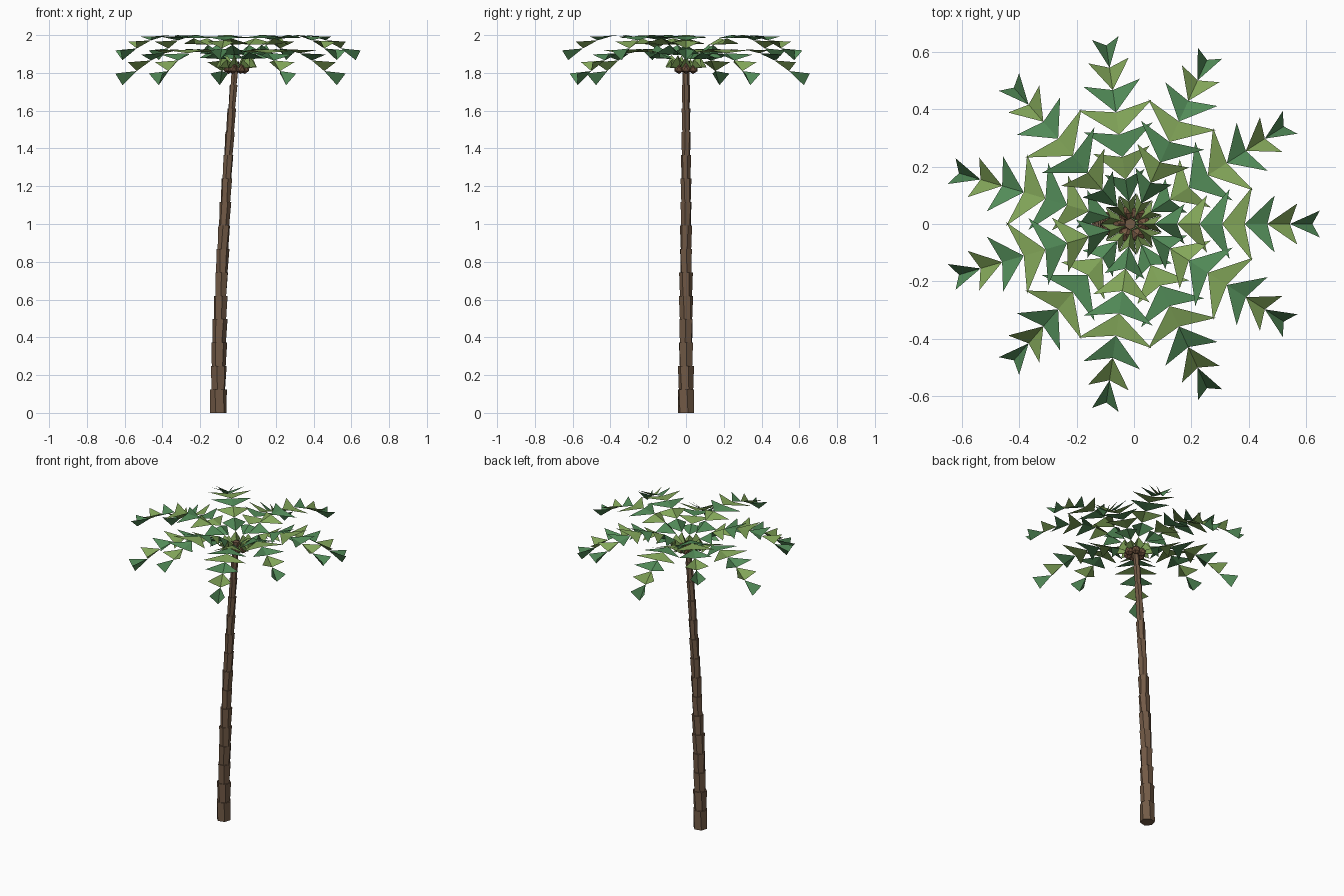
import bpy, bmesh, math, random
from mathutils import Matrix, Vector

random.seed(4)
if "Cube" in bpy.data.objects:
    bpy.data.objects.remove(bpy.data.objects["Cube"], do_unlink=True)


def make_material(name, color):
    mat = bpy.data.materials.new(name)
    mat.use_nodes = True
    mat.diffuse_color = (*color, 1)
    mat.node_tree.nodes["Principled BSDF"].inputs["Base Color"].default_value = (*color, 1)
    return mat


bark = make_material("bark brown", (0.17, 0.103, 0.062))
husk = make_material("husk brown", (0.17, 0.09, 0.05))
deep_green = make_material("deep green", (0.085, 0.26, 0.098))
light_green = make_material("light green", (0.225, 0.38, 0.1))


def finish(bm, name, *mats):
    mesh = bpy.data.meshes.new(name)
    bm.to_mesh(mesh)
    bm.free()
    for mat in mats:
        mesh.materials.append(mat)
    obj = bpy.data.objects.new(name, mesh)
    bpy.context.collection.objects.link(obj)
    return obj


# Trunk: stacked six-sided segments, each flaring upward, along a leaning curve
TRUNK_TOP = 1.86
SEGMENTS = 15
SIDES = 6


def trunk_center(z):
    return Vector((-0.105 + 0.092 * (z / TRUNK_TOP) ** 1.7, 0, z))


def ring(bm, z, radius, turn):
    center = trunk_center(z)
    verts = []
    for k in range(SIDES):
        a = turn + k * math.tau / SIDES
        verts.append(bm.verts.new(center + Vector((math.cos(a), math.sin(a), 0)) * radius))
    return verts


bm = bmesh.new()
step = TRUNK_TOP / SEGMENTS
for s in range(SEGMENTS):
    radius = 0.043 - 0.024 * s / (SEGMENTS - 1)
    turn = random.uniform(0, 1)
    low = ring(bm, s * step, radius * (1.03 if s == 0 else 0.93), turn)
    high = ring(bm, (s + 1) * step, radius * 1.06, turn + random.uniform(-0.15, 0.15))
    for k in range(SIDES):
        n = (k + 1) % SIDES
        bm.faces.new((low[k], low[n], high[n], high[k]))
    bm.faces.new(low[::-1])
    bm.faces.new(high)
finish(bm, "trunk", bark)

# Nuts: a ring of faceted balls under the crown
CROWN = Vector((-0.007, 0, 1.82))
bm = bmesh.new()
for k in range(6):
    a = k * math.tau / 6
    spot = CROWN + Vector((0.043 * math.cos(a), 0.043 * math.sin(a), 0.003))
    bmesh.ops.create_icosphere(bm, subdivisions=1, radius=0.029, matrix=Matrix.Translation(spot))
finish(bm, "nuts", husk)

# Fronds: folded leaflet pairs along an arching rib, alternately high and low
FRONDS = 11
LENGTH = 0.63
HALF_WIDTHS = (0.03, 0.07, 0.1, 0.122, 0.13, 0.1, 0.072, 0.047)


def make_frond(index):
    rise, fall = (0.67, 0.6225) if index % 2 == 0 else (0.5, 0.585)
    spin = Matrix.Rotation(index * math.tau / FRONDS, 3, "Z")

    def rib(t):
        return Vector((LENGTH * t, 0, rise * t - fall * t * t))

    bm = bmesh.new()
    count = len(HALF_WIDTHS)
    for i, width in enumerate(HALF_WIDTHS):
        start, end = rib(i / count), rib((i + 1) / count)
        tip_z = start.z + 0.17 * (end.z - start.z)
        shared = [bm.verts.new(CROWN + spin @ p) for p in (start, end)]
        for side in (1, -1):
            tip = Vector((end.x + 0.026, side * width, tip_z))
            corners = [shared[0], shared[1], bm.verts.new(CROWN + spin @ tip)]
            face = bm.faces.new(corners[::side])
            face.material_index = (i + 1) % 2
    finish(bm, f"frond_{index + 1}", deep_green, light_green)


for f in range(FRONDS):
    make_frond(f)
